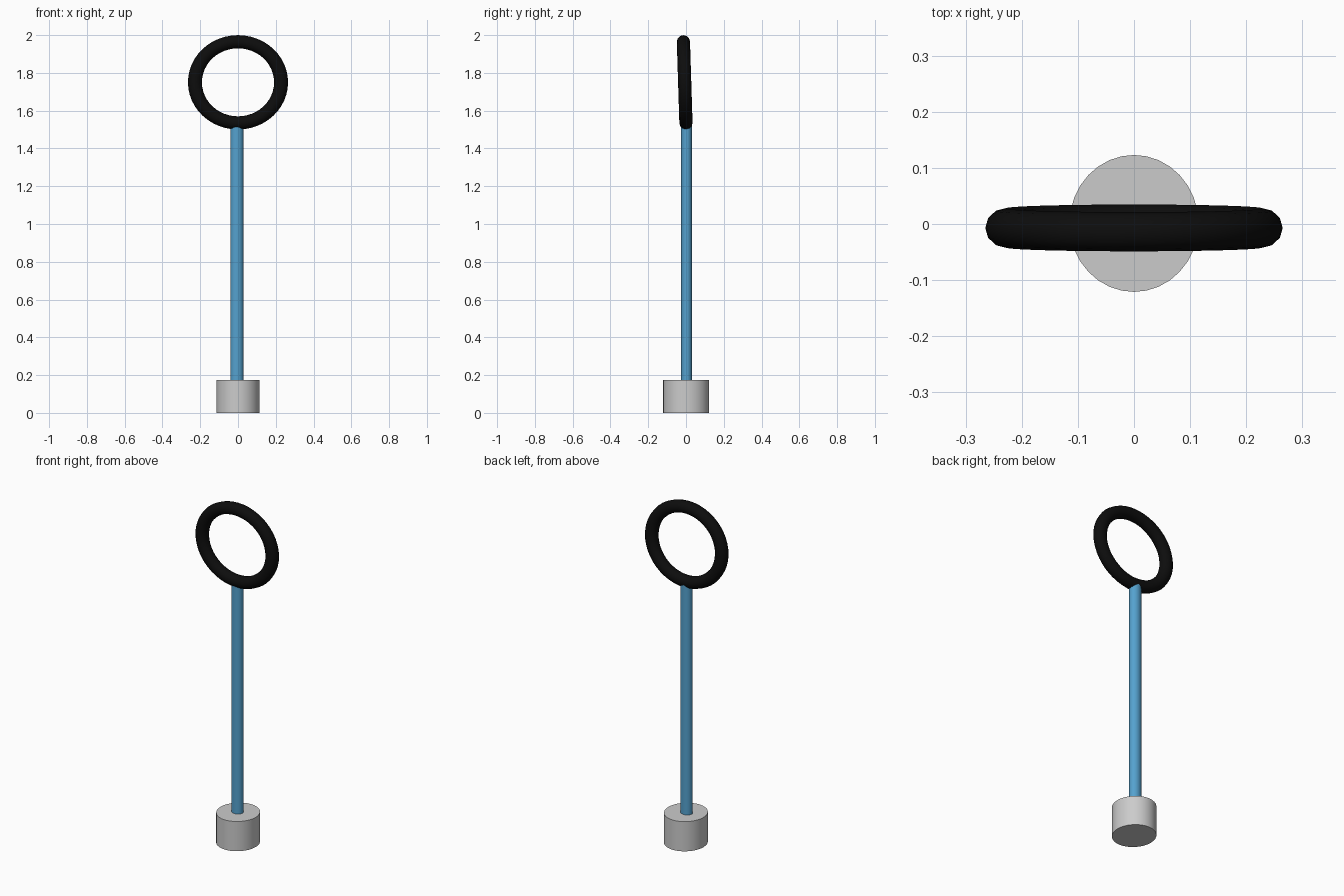
import bpy
import math

if "Cube" in bpy.data.objects:
    bpy.data.objects.remove(bpy.data.objects["Cube"])


def finish(name, scale, color=None):
    ob = bpy.context.object
    ob.name = name
    ob.scale = scale
    bpy.ops.object.transform_apply(location=False, rotation=False, scale=True)
    bpy.ops.object.shade_smooth_by_angle(angle=math.radians(35))
    if color:
        mat = bpy.data.materials.new(name + "_color")
        mat.diffuse_color = color
        mat.use_nodes = True
        mat.node_tree.nodes["Principled BSDF"].inputs["Base Color"].default_value = mat.diffuse_color
        ob.data.materials.append(mat)
    return ob


def cylinder(name, x, y, z0, z1, rx, ry, color=None):
    bpy.ops.mesh.primitive_cylinder_add(vertices=32, radius=1, depth=1,
                                        location=(x, y, (z0 + z1) / 2))
    return finish(name, (rx, ry, z1 - z0), color)


# Weighted grip at the bottom
cylinder("base", 0, 0.001, 0, 0.175, 0.115, 0.122)

# Slim blue handle, set into the base and the ring
cylinder("handle", -0.006, 0.003, 0.16, 1.525, 0.034, 0.029, (0.09, 0.36, 0.62, 1))

# Black hoop, leaning slightly forward
bpy.ops.mesh.primitive_torus_add(major_segments=48, minor_segments=12,
                                 major_radius=0.228, minor_radius=0.037,
                                 location=(0, -0.007, 1.75),
                                 rotation=(math.radians(91.8), 0, 0))
finish("ring", (1, 0.943, 0.945), (0.004, 0.004, 0.004, 1))
